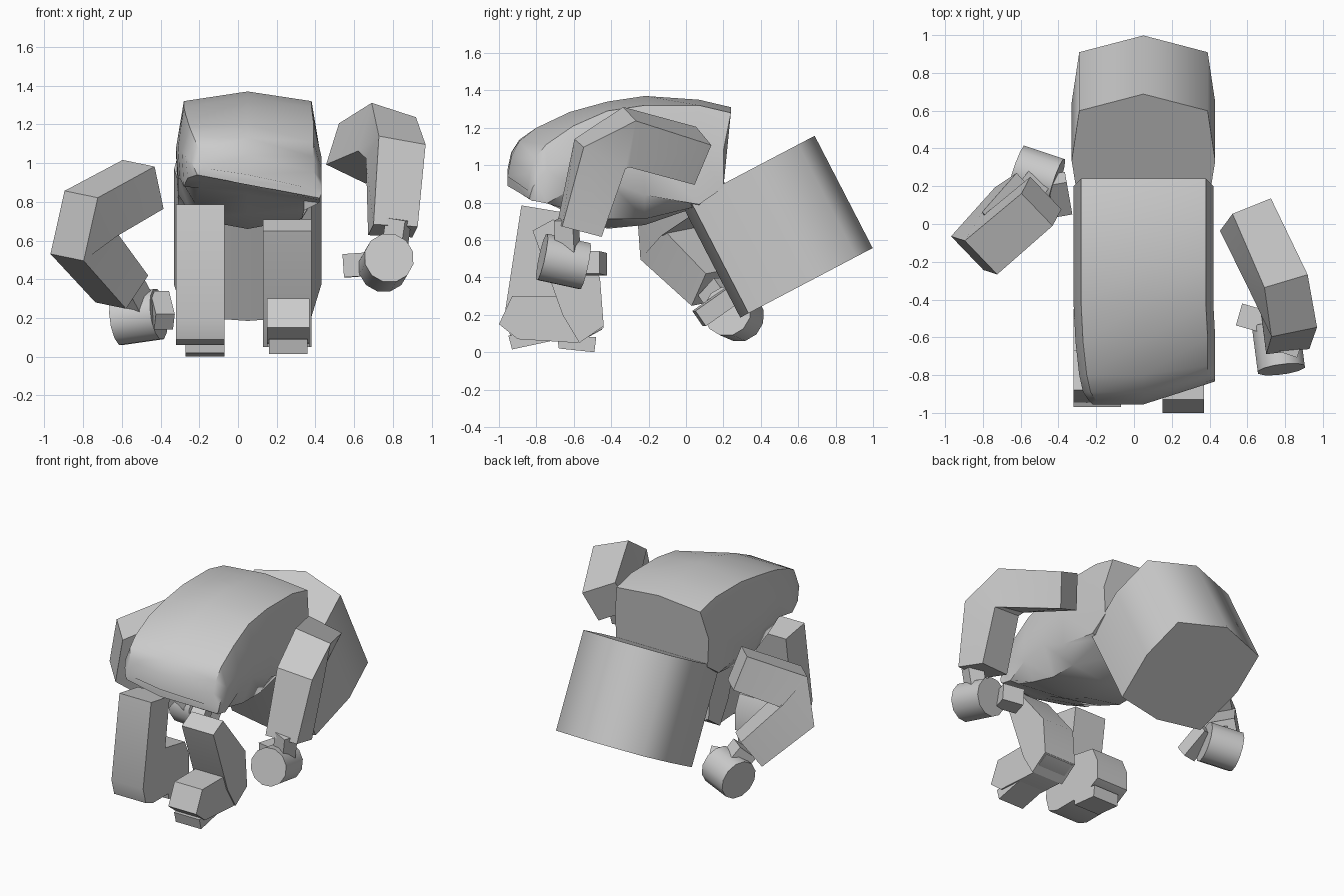
import bpy, bmesh, math
from mathutils import Vector as V

if "Cube" in bpy.data.objects:
    bpy.data.objects.remove(bpy.data.objects["Cube"])


def finish(bm, name, smooth=35):
    bmesh.ops.recalc_face_normals(bm, faces=bm.faces)
    me = bpy.data.meshes.new(name)
    bm.to_mesh(me)
    bm.free()
    ob = bpy.data.objects.new(name, me)
    bpy.context.collection.objects.link(ob)
    bpy.context.view_layer.objects.active = ob
    for o in bpy.context.selected_objects:
        o.select_set(False)
    ob.select_set(True)
    bpy.ops.object.shade_smooth_by_angle(angle=math.radians(smooth))
    return ob


def loft(name, rings, smooth=35):
    """Skin a list of equal-length rings and cap both ends."""
    bm = bmesh.new()
    rows = [[bm.verts.new(p) for p in r] for r in rings]
    n = len(rows[0])
    for a, b in zip(rows, rows[1:]):
        for i in range(n):
            j = (i + 1) % n
            bm.faces.new((a[i], a[j], b[j], b[i]))
    bm.faces.new(rows[0])
    bm.faces.new(rows[-1])
    return finish(bm, name, smooth)


def bent_limb(name, path, sizes, hinges=None):
    """Rectangular sweep along a bent path; sizes are half width, half depth."""
    pts = [V(p) for p in path]
    bend = (pts[1] - pts[0]).cross(pts[-1] - pts[-2])
    h0, h1 = [V(h) for h in hinges] if hinges else (bend, bend)
    rings = []
    for i, p in enumerate(pts):
        hinge = h0.lerp(h1, i / (len(pts) - 1)).normalized()
        t = (pts[min(i + 1, len(pts) - 1)] - pts[max(i - 1, 0)]).normalized()
        side = hinge.cross(t).normalized()
        w, d = sizes[i]
        rings.append([p + hinge * w * a + side * d * b
                      for a, b in ((-1, -1), (1, -1), (1, 1), (-1, 1))])
    return loft(name, rings, 30)


def rod(name, p, q, r, sides=12):
    """Prism from p to q with a round or square section."""
    p, q = V(p), V(q)
    axis = (q - p).normalized()
    u = axis.cross(V((0, 0, 1))).normalized()
    v = axis.cross(u)
    angles = [math.tau * (k + .5) / sides for k in range(sides)]
    return loft(name, [[c + r * (u * math.cos(a) + v * math.sin(a)) for a in angles]
                       for c in (p, q)])


def side_profile(name, prof, x0, x1):
    """Extrude a y,z outline across x."""
    return loft(name, [[(x, y, z) for y, z in prof] for x in (x0, x1)], 35)


# torso shell: y, top centre, top side, mid, lower side, belly, left, right, roll, yaw
stations = [
    (-.955, .94, .93, .91, .89, .89, -.22, .43, -.19, .32),
    (-.935, 1.04, 1.02, .95, .88, .88, -.24, .43, -.19, .30),
    (-.89, 1.13, 1.09, .98, .87, .87, -.27, .43, -.17, .24),
    (-.80, 1.20, 1.15, 1.02, .84, .84, -.29, .43, -.12, .15),
    (-.62, 1.285, 1.23, 1.06, .90, .74, -.31, .43, -.06, .05),
    (-.42, 1.34, 1.29, 1.08, .92, .66, -.32, .42, 0, 0),
    (-.22, 1.37, 1.32, 1.08, .84, .68, -.32, .42, 0, 0),
    (.07, 1.35, 1.32, 1.05, .79, .78, -.32, .42, 0, 0),
    (.20, 1.31, 1.28, 1.08, .88, .90, -.32, .42, 0, 0),
]
rings = []
for y, tc, ts, m, b, bc, l, r, roll, yaw in stations:
    bh = bc + .2 * (b - bc)
    ring = [(.05, tc), (r - .04, ts), (r, m), (r - .01, b), (r - .09, bh), (.05, bc),
            (l + .09, bh), (l + .01, b), (l, m), (l + .04, ts)]
    rings.append([(x, y + max(0, x - .05) * yaw + (.04 if y > .1 and z > 1.2 else 0),
                   z + roll * (x - .05)) for x, z in ring])
loft("torso_shell", rings, 40)

# large rounded drum behind, tilted back
down = V((0, .31, -.60))
out = V((0, .885, .465))
origin = V((.05, -.02, .785))
section = [(0, 0), (.33, .05), (.38, .40), (.34, .70), (0, .80),
           (-.34, .70), (-.38, .40), (-.33, .05)]
loft("rear_drum", [[origin + down * k + out * d + V((x, 0, 0)) for x, d in section]
                   for k in (0, 1)], 70)

# legs
side_profile("left_leg", [(-.88, .785), (-.67, .75), (-.72, .40), (-.50, .36),
                          (-.45, .25), (-.45, .12), (-.56, .06), (-.86, .06),
                          (-.94, .09), (-.97, .20)], -.32, -.07)
side_profile("right_thigh", [(-.82, .65), (-.71, .71), (-.46, .40), (-.44, .14),
                             (-.57, .05), (-.66, .20)], .13, .38)
side_profile("right_foot", [(-1.0, .15), (-.93, .30), (-.66, .30), (-.46, .30),
                            (-.44, .13), (-.58, .05), (-.90, .07)], .15, .37)

# sole plates
side_profile("left_heel_plate", [(-.69, .09), (-.68, .02), (-.49, 0), (-.48, .08)], -.27, -.07)
side_profile("right_toe_plate", [(-.95, .09), (-.93, .015), (-.72, .06), (-.73, .10)], .16, .36)

# arms
half = [(.12, .12), (.125, .13), (.125, .13), (.115, .11)]
bent_limb("right_arm", [(.59, .05, 1.05), (.77, -.32, 1.15), (.815, -.46, 1.06),
                        (.80, -.57, .65)], half, [(.87, .35, -.42), (1, .12, -.05)])
bent_limb("left_arm", [(-.49, .12, .89), (-.76, -.11, .74), (-.80, -.09, .59),
                       (-.60, .15, .35)], half)

# hands: round fist, wrist tab and thumb
rod("right_fist", (.78, -.77, .51), (.75, -.54, .46), .13)
rod("right_wrist", (.83, -.64, .71), (.80, -.63, .5), .075, 4)
rod("right_thumb", (.70, -.52, .48), (.56, -.48, .47), .085, 4)
rod("left_fist", (-.62, .29, .19), (-.41, .22, .22), .135)
rod("left_wrist", (-.57, .15, .35), (-.50, .24, .22), .10, 4)
rod("left_thumb", (-.41, .24, .30), (-.38, .07, .18), .07, 4)
